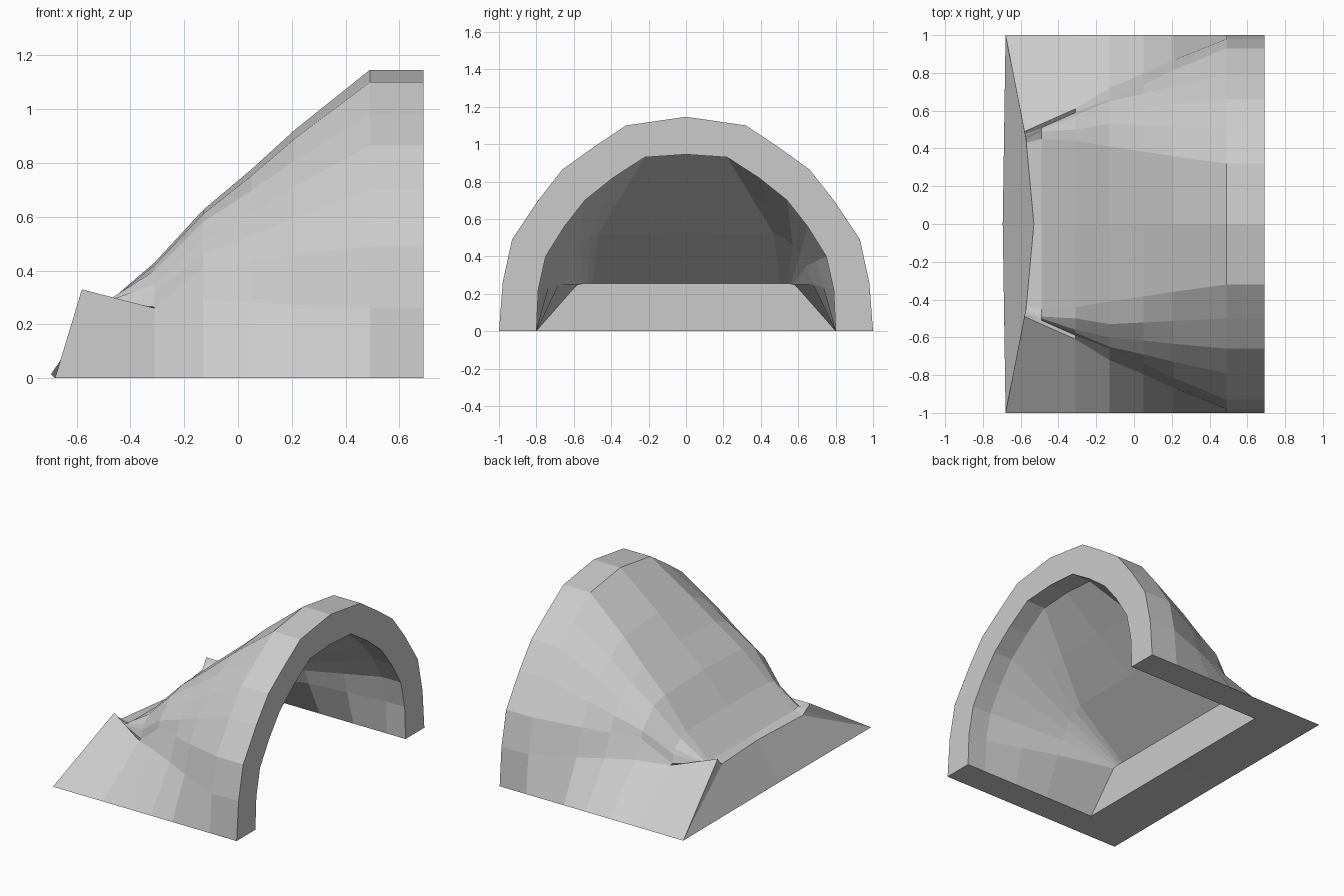
import bpy, bmesh

if "Cube" in bpy.data.objects:
    bpy.data.objects.remove(bpy.data.objects["Cube"])

# half cross-sections (y, z), from the ground up to the crown
ARCH = [(1, 0), (.98, .26), (.93, .49), (.79, .70), (.66, .865), (.5, .98), (.32, 1.10), (0, 1.146)]
MID = [(1, 0), (.72, .29), (.66, .41), (.65, .46), (.60, .51), (.53, .58), (.41, .61), (0, .625)]
LOW = [(1, 0), (.61, .26), (.59, .265), (.575, .32), (.56, .35), (.5, .40), (.44, .42), (0, .43)]
IN_ARCH = [(.8, 0), (.79, .22), (.75, .40), (.65, .56), (.54, .70), (.39, .82), (.22, .93), (0, .945)]
IN_MID = [(.8, 0), (.68, .25), (.645, .35), (.61, .41), (.57, .46), (.52, .50), (.47, .52), (0, .525)]
IN_LOW = [(.8, 0), (.58, .25), (.57, .25), (.56, .253), (.545, .255), (.525, .255), (.5, .255), (0, .255)]
# rear apron: raised corner fins and the shelf behind the slope
CORNER, FIN = (-.68, 1, 0), (-.58, .49, .33)
SHELF = [CORNER, FIN] + [(-.49, y, z) for y, z in
         [(.51, .28), (.505, .28), (.5, .285), (.49, .285), (.45, .275), (0, .275)]]
BACK = [CORNER, FIN, (-.58, .485, .32), (-.578, .475, .31), (-.575, .465, .30),
        (-.572, .45, .285), (-.57, .43, .27), (-.53, 0, .255)]


def at(x, prof):
    return [(x, y, z) for y, z in prof]


def blend(a, b, t):
    return [tuple(p + (q - p) * t for p, q in zip(u, v)) for u, v in zip(a, b)]


def set_x(row, x):
    return [(x, y, z) for _, y, z in row]


def face(bm, pts):
    pts = [p for i, p in enumerate(pts) if p not in pts[:i]]
    if len(pts) > 2:
        bm.faces.new([bm.verts.new(p) for p in pts])


def strip(bm, a, b):
    for i in range(len(a) - 1):
        face(bm, [a[i], a[i + 1], b[i + 1], b[i]])


def loft(bm, stations):
    for a, b in zip(stations, stations[1:]):
        strip(bm, a, b)


a, m = at(.49, ARCH), at(-.13, MID)
outer = [at(.69, ARCH), a, set_x(blend(a, m, .43), .21), set_x(blend(a, m, .71), .05),
         m, at(-.31, LOW), SHELF, BACK]
a, m = at(.55, IN_ARCH), at(.05, IN_MID)
inner = [at(.69, IN_ARCH), a, blend(a, m, .5), m, at(-.32, IN_LOW)]
toe, heel = (-.695, 0, .015), (-.32, 0, 0)

bm = bmesh.new()
loft(bm, outer)
loft(bm, inner)
# open end rim
strip(bm, outer[0], inner[0])
# rear face: fin returns, then one broad panel
strip(bm, BACK[:7], [CORNER] * 7)
face(bm, [CORNER, BACK[6], BACK[7], toe])
# inside of the rear sill
strip(bm, inner[-1], [heel] * 8)
# underside
face(bm, [s[0] for s in outer] + [s[0] for s in reversed(inner)])
face(bm, [CORNER, toe, heel, inner[-1][0]])

# other half
dup = bmesh.ops.duplicate(bm, geom=bm.verts[:] + bm.edges[:] + bm.faces[:])["geom"]
for v in [g for g in dup if isinstance(g, bmesh.types.BMVert)]:
    v.co.y *= -1
bmesh.ops.remove_doubles(bm, verts=bm.verts, dist=.0005)
bmesh.ops.recalc_face_normals(bm, faces=bm.faces)

mesh = bpy.data.meshes.new("arched_hood")
bm.to_mesh(mesh)
bm.free()
bpy.context.collection.objects.link(bpy.data.objects.new("arched_hood", mesh))
